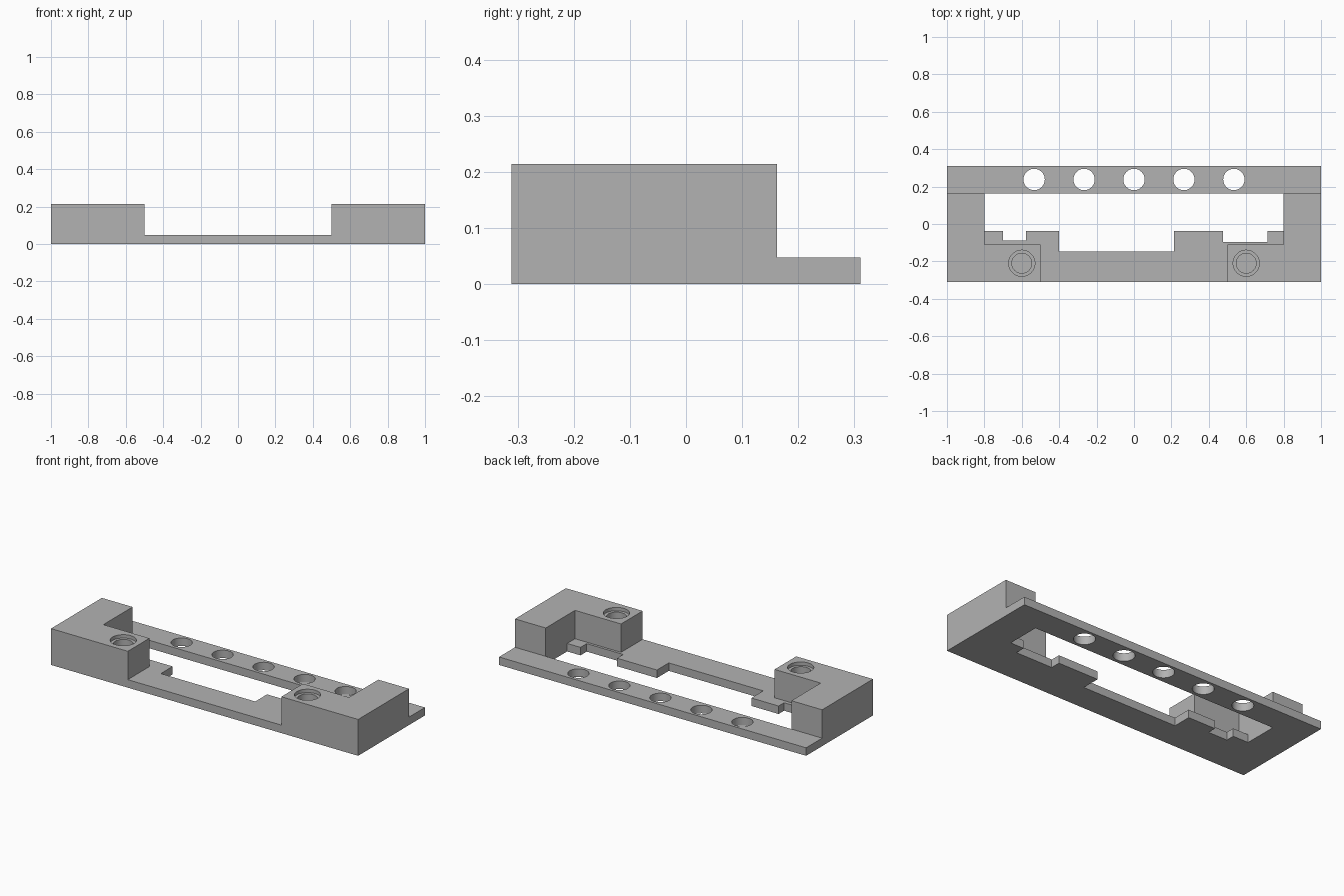
import bpy
import bmesh

if "Cube" in bpy.data.objects:
    bpy.data.objects.remove(bpy.data.objects["Cube"], do_unlink=True)

PLATE_TOP, BLOCK_TOP = 0.047, 0.214
HALF_Y, BAR_Y = 0.311, 0.162

grey = bpy.data.materials.new("plain grey")
grey.use_nodes = True
colour = (0.45, 0.45, 0.45, 1)
grey.diffuse_color = colour
grey.node_tree.nodes["Principled BSDF"].inputs["Base Color"].default_value = colour


def prism(name, outline, bottom, top):
    """Extrude a flat outline from bottom to top."""
    bm = bmesh.new()
    face = bm.faces.new([bm.verts.new((x, y, bottom)) for x, y in outline])
    grown = bmesh.ops.extrude_face_region(bm, geom=[face])["geom"]
    verts = [v for v in grown if isinstance(v, bmesh.types.BMVert)]
    bmesh.ops.translate(bm, verts=verts, vec=(0, 0, top - bottom))
    bmesh.ops.recalc_face_normals(bm, faces=bm.faces)
    mesh = bpy.data.meshes.new(name)
    bm.to_mesh(mesh)
    bm.free()
    mesh.materials.append(grey)
    obj = bpy.data.objects.new(name, mesh)
    bpy.context.collection.objects.link(obj)
    return obj


def cylinder(name, x, y, radius, bottom, top):
    bpy.ops.mesh.primitive_cylinder_add(
        vertices=48, radius=radius, depth=top - bottom,
        location=(x, y, (top + bottom) / 2))
    obj = bpy.context.object
    obj.name = name
    obj.data.materials.append(grey)
    return obj


def combine(target, tool, operation):
    """Apply a boolean and remove the tool."""
    tool.hide_render = True
    mod = target.modifiers.new(operation.lower(), "BOOLEAN")
    mod.operation, mod.solver, mod.object = operation, "EXACT", tool
    bpy.ops.object.select_all(action="DESELECT")
    bpy.context.view_layer.objects.active = target
    target.select_set(True)
    bpy.ops.object.modifier_apply(modifier=mod.name)
    bpy.data.objects.remove(tool, do_unlink=True)


# Base plate
body = prism("bracket_body", [(-1, -HALF_Y), (1, -HALF_Y), (1, HALF_Y), (-1, HALF_Y)],
             0, PLATE_TOP)

# Stepped window through the plate
TAB_Y = -0.037
window = prism("window_cutter", [
    (-0.8, BAR_Y), (-0.8, TAB_Y), (-0.7, TAB_Y), (-0.7, -0.088),
    (-0.577, -0.088), (-0.577, TAB_Y), (-0.4, TAB_Y), (-0.4, -0.147),
    (0.215, -0.147), (0.215, TAB_Y), (0.475, TAB_Y), (0.475, -0.095),
    (0.713, -0.095), (0.713, TAB_Y), (0.8, TAB_Y), (0.8, BAR_Y)], -0.1, 0.1)
combine(body, window, "DIFFERENCE")

# Row of through holes in the rear bar
for i in range(-2, 3):
    combine(body, cylinder("hole_cutter", i * 0.267, 0.238, 0.057, -0.1, 0.1), "DIFFERENCE")

# L-shaped end blocks with stepped screw pockets
for side in (-1, 1):
    outline = [(1, -HALF_Y), (1, BAR_Y), (0.8, BAR_Y), (0.8, -0.11),
               (0.5, -0.11), (0.5, -HALF_Y)]
    block = prism("end_block", [(side * x, y) for x, y in outline], 0, BLOCK_TOP)
    combine(body, block, "UNION")
    for radius, floor in ((0.07, BLOCK_TOP - 0.02), (0.053, PLATE_TOP)):
        pocket = cylinder("pocket_cutter", side * 0.6, -0.21, radius, floor, 0.3)
        combine(body, pocket, "DIFFERENCE")

bpy.ops.object.shade_smooth_by_angle()
